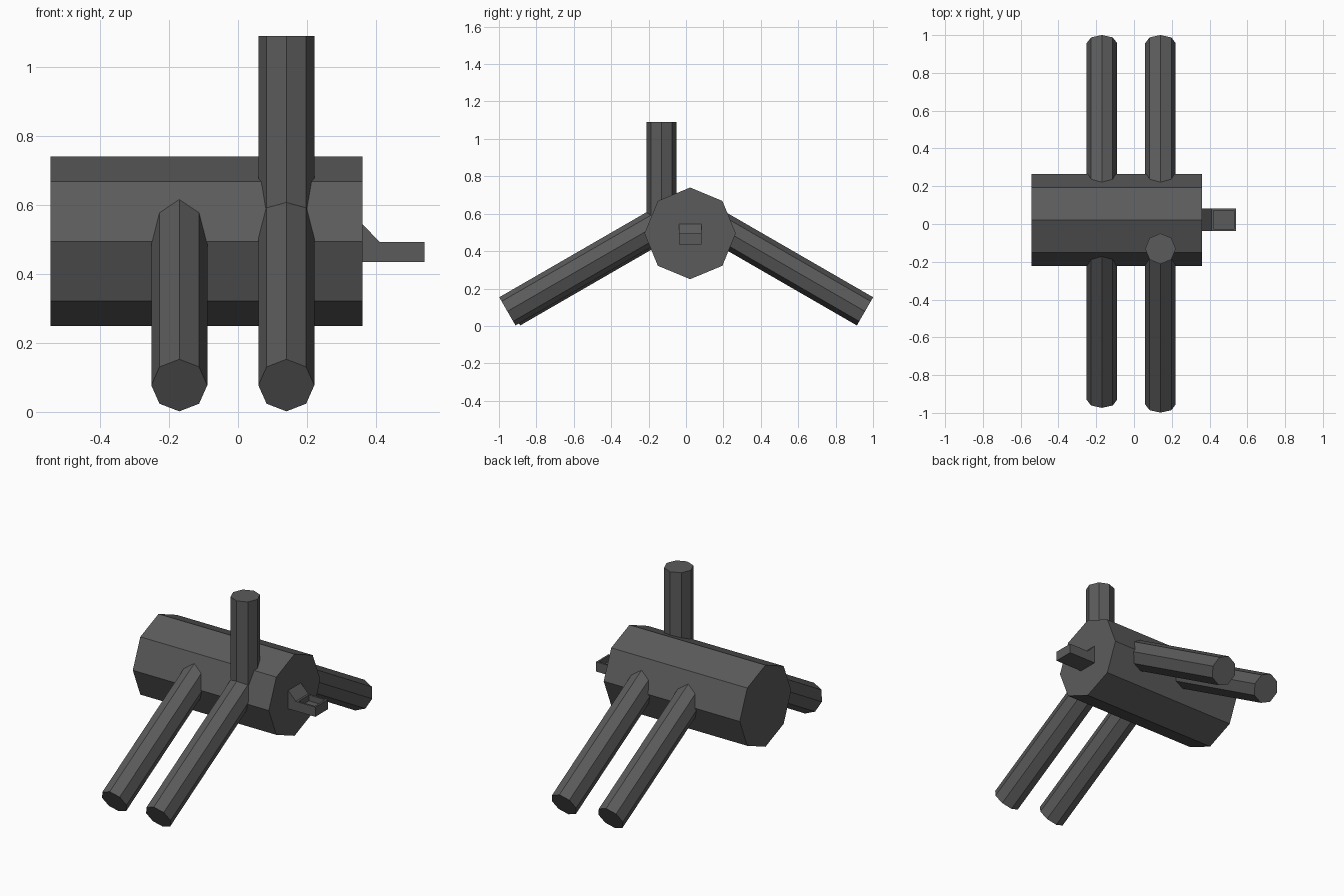
import bpy, bmesh, math
from mathutils import Vector

if "Cube" in bpy.data.objects:
    bpy.data.objects.remove(bpy.data.objects["Cube"])

grey = bpy.data.materials.new("dark grey")
grey.diffuse_color = (0.105, 0.105, 0.105, 1)
grey.use_nodes = True
grey.node_tree.nodes["Principled BSDF"].inputs["Base Color"].default_value = grey.diffuse_color


def finish(name, bm):
    bmesh.ops.recalc_face_normals(bm, faces=bm.faces[:])
    me = bpy.data.meshes.new(name)
    bm.to_mesh(me)
    bm.free()
    me.materials.append(grey)
    ob = bpy.data.objects.new(name, me)
    bpy.context.collection.objects.link(ob)


def loft(bm, ring, offset):
    """Extrude a closed ring of points along an offset, with end caps."""
    a = [bm.verts.new(p) for p in ring]
    b = [bm.verts.new(p + offset) for p in ring]
    n = len(ring)
    sides = [bm.faces.new((a[i], a[(i + 1) % n], b[(i + 1) % n], b[i])) for i in range(n)]
    bm.faces.new(a)
    bm.faces.new(b)
    return sides


def octagon_bar(name, start, end, u, v):
    """Eight-sided bar; u and v are the half-axes of its cross-section."""
    start, end, u, v = map(Vector, (start, end, u, v))
    ring = [start + u * math.cos(k * math.pi / 4) + v * math.sin(k * math.pi / 4)
            for k in range(8)]
    bm = bmesh.new()
    loft(bm, ring, end - start)
    finish(name, bm)


CY = 0.022  # body axis

# Body
octagon_bar("body", (-0.543, CY, 0.495), (0.36, CY, 0.495), (0, 0.244, 0), (0, 0, 0.245))

# Splayed legs
c, s = math.cos(math.radians(30)), 0.5
for x, label, y_foot, side in ((0.14, "front_right_leg", -0.955, -1),
                               (-0.17, "front_left_leg", -0.93, -1),
                               (0.14, "back_right_leg", 0.957, 1),
                               (-0.17, "back_left_leg", 0.957, 1)):
    foot = Vector((x, y_foot, 0.078))
    top = foot + Vector((0, -side * c, s))
    octagon_bar(label, foot, top, (0.081, 0, 0), (0, side * s * 0.087, c * 0.087))

# Upright post
octagon_bar("post", (0.14, -0.131, 0.5), (0.14, -0.131, 1.09), (0.081, 0, 0), (0, 0.081, 0))

# Spout with a square recess in its flat top
profile = [(0.34, 0.435), (0.54, 0.435), (0.54, 0.493), (0.41, 0.493), (0.36, 0.545), (0.34, 0.545)]
bm = bmesh.new()
sides = loft(bm, [Vector((x, CY - 0.06, z)) for x, z in profile], Vector((0, 0.12, 0)))
bmesh.ops.recalc_face_normals(bm, faces=bm.faces[:])
flat_top = sides[2]
bmesh.ops.inset_region(bm, faces=[flat_top], thickness=0.016)
bmesh.ops.inset_region(bm, faces=[flat_top], thickness=0.0005)
bmesh.ops.translate(bm, verts=flat_top.verts[:], vec=(0, 0, -0.035))
finish("spout", bm)
